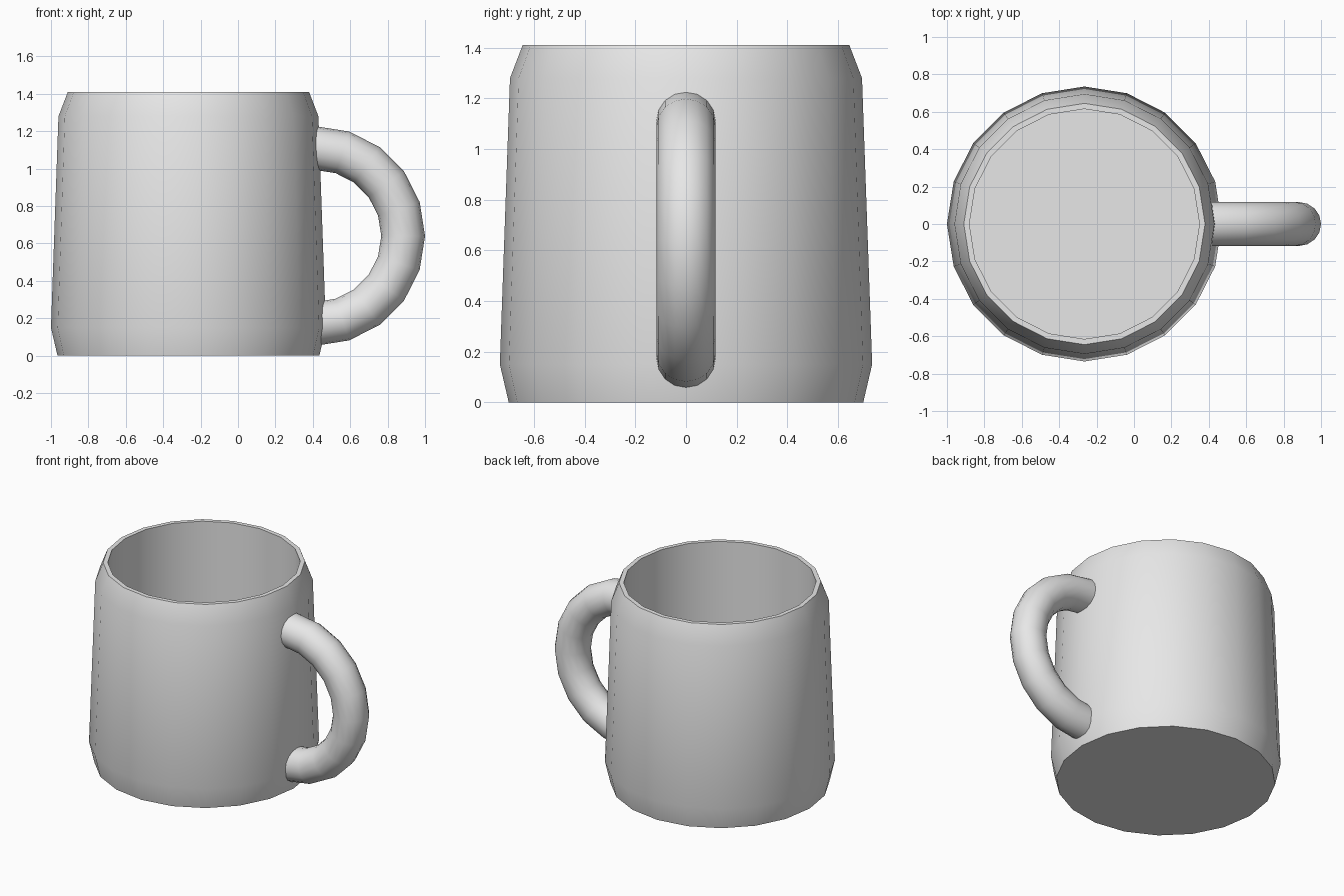
import bpy
import bmesh
import math
from mathutils import Matrix, Vector

SIDES = 20
BODY_X = -0.265

cube = bpy.data.objects.get("Cube")
if cube:
    bpy.data.objects.remove(cube, do_unlink=True)

# Single plain glaze colour
glaze = bpy.data.materials.new("light grey glaze")
glaze.use_nodes = True
colour = (0.8, 0.8, 0.8, 1.0)
glaze.diffuse_color = colour
glaze.node_tree.nodes["Principled BSDF"].inputs["Base Color"].default_value = colour


def finish(bm, name, location):
    """Turn a bmesh into a smooth-shaded object with the glaze."""
    bmesh.ops.recalc_face_normals(bm, faces=bm.faces)
    mesh = bpy.data.meshes.new(name)
    bm.to_mesh(mesh)
    bm.free()
    mesh.materials.append(glaze)
    obj = bpy.data.objects.new(name, mesh)
    obj.location = location
    bpy.context.collection.objects.link(obj)
    bpy.ops.object.select_all(action="DESELECT")
    obj.select_set(True)
    bpy.context.view_layer.objects.active = obj
    bpy.ops.object.shade_smooth_by_angle(angle=math.radians(30))
    return obj


def ring(bm, radius, z):
    step = math.tau / SIDES
    return [bm.verts.new((radius * math.cos(i * step), radius * math.sin(i * step), z))
            for i in range(SIDES)]


# Cup: outer wall, rim, straight inner wall and floor, as (radius, height)
profile = [(0.70, 0), (0.735, 0.15), (0.695, 1.28), (0.645, 1.41), (0.615, 1.41), (0.615, 0.05)]
bm = bmesh.new()
rings = [ring(bm, r, z) for r, z in profile]
for low, high in zip(rings, rings[1:]):
    for i in range(SIDES):
        j = (i + 1) % SIDES
        bm.faces.new((low[i], low[j], high[j], high[i]))
bm.faces.new(rings[0])
bm.faces.new(rings[-1])
finish(bm, "cup", (BODY_X, 0, 0))

# Handle: half a torus whose ends sink into the cup wall
bm = bmesh.new()
start = Matrix.Translation((0, 0, 0.47)) @ Matrix.Rotation(math.pi / 2, 4, "Y")
section = bmesh.ops.create_circle(bm, segments=16, radius=0.117, matrix=start)["verts"]
edges = list(bm.edges)
bmesh.ops.spin(bm, geom=section + edges, cent=Vector(), axis=(0, 1, 0),
               angle=math.pi, steps=SIDES // 2)
bmesh.ops.holes_fill(bm, edges=[e for e in bm.edges if e.is_boundary], sides=0)
finish(bm, "handle", (0.413, 0, 0.64))
